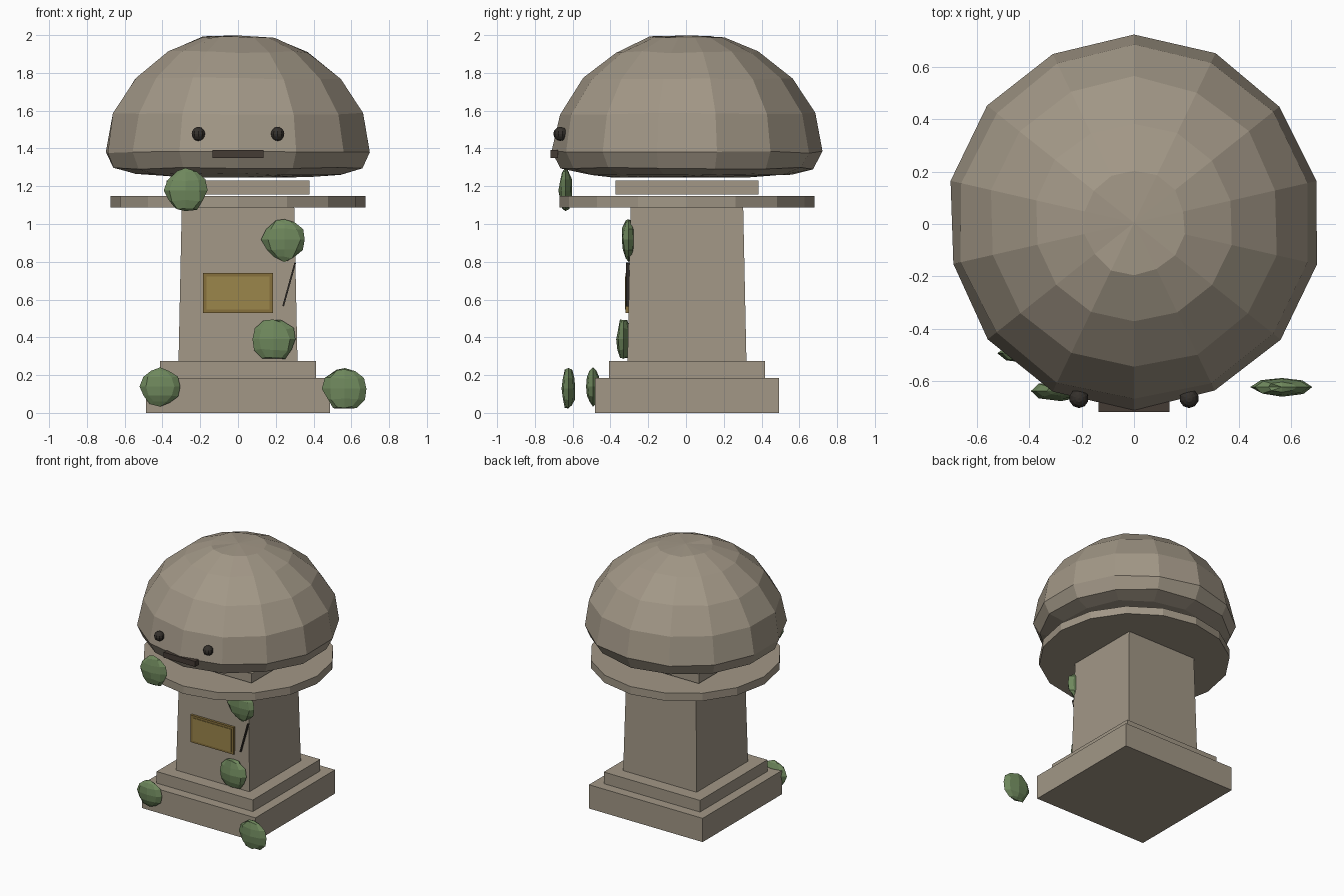
import bpy, bmesh, math, random
from mathutils import Vector

if "Cube" in bpy.data.objects:
    bpy.data.objects.remove(bpy.data.objects["Cube"])

random.seed(4)
CY = 0.005  # pillar axis in y


def material(name, rgb):
    m = bpy.data.materials.new(name)
    m.diffuse_color = (*rgb, 1)
    m.use_nodes = True
    m.node_tree.nodes["Principled BSDF"].inputs["Base Color"].default_value = m.diffuse_color
    return m


STONE = material("stone", (0.36, 0.31, 0.24))
DARK = material("dark", (0.035, 0.03, 0.025))
MOUTH = material("mouth_dark", (0.06, 0.045, 0.035))
BRASS = material("brass", (0.33, 0.24, 0.07))
BRASS_RIM = material("brass_rim", (0.24, 0.16, 0.045))
MOSS = material("moss", (0.16, 0.25, 0.11))


def finish(name, bm, mat):
    bmesh.ops.recalc_face_normals(bm, faces=bm.faces)
    me = bpy.data.meshes.new(name)
    bm.to_mesh(me)
    bm.free()
    me.materials.append(mat)
    ob = bpy.data.objects.new(name, me)
    bpy.context.collection.objects.link(ob)
    return ob


def box(name, center, size, mat, top_scale=1.0):
    bm = bmesh.new()
    bmesh.ops.create_cube(bm, size=1)
    for v in bm.verts:
        s = top_scale if v.co.z > 0 else 1.0
        v.co = Vector((v.co.x * size[0] * s, v.co.y * size[1] * s, v.co.z * size[2]))
        v.co += Vector(center)
    return finish(name, bm, mat)


def revolve(name, profile, sides, mat, jitter=0.0):
    """Closed solid of revolution; radius 0 makes a pole."""
    bm = bmesh.new()
    rings = []
    for r, z in profile:
        if r == 0:
            rings.append([bm.verts.new((0, CY, z))] * sides)
            continue
        ring = []
        for i in range(sides):
            a = 2 * math.pi * i / sides - math.pi / 2
            k = r + random.uniform(-jitter, jitter)
            ring.append(bm.verts.new((k * math.cos(a), CY + k * math.sin(a),
                                      z + random.uniform(-jitter, jitter))))
        rings.append(ring)
    for lo, hi in zip(rings, rings[1:]):
        for i in range(sides):
            j = (i + 1) % sides
            quad = list(dict.fromkeys((lo[i], lo[j], hi[j], hi[i])))
            bm.faces.new(quad)
    return finish(name, bm, mat)


def blob(name, center, radii, seg, rings, mat, jitter=0.0):
    bm = bmesh.new()
    bmesh.ops.create_uvsphere(bm, u_segments=seg, v_segments=rings, radius=1)
    for v in bm.verts:
        k = 1 + random.uniform(-jitter, jitter)
        v.co = Vector([c + p * r * k for c, p, r in zip(center, v.co, radii)])
    return finish(name, bm, mat)


# Stepped base, tapered pillar and neck
box("base_lower", (0, CY, 0.092), (0.975, 0.975, 0.184), STONE)
box("base_upper", (0, CY, 0.229), (0.825, 0.825, 0.09), STONE)
box("pillar", (0, CY, 0.68), (0.63, 0.63, 0.82), STONE, 0.945)
revolve("collar_disc", [(0, 1.087), (0.675, 1.087), (0.675, 1.147), (0, 1.147)], 16, STONE)
box("neck_slab", (0, CY, 1.193), (0.755, 0.755, 0.072), STONE)

# Faceted mushroom-like cap
revolve("cap", [(0, 1.245), (0.38, 1.25), (0.56, 1.265), (0.672, 1.295), (0.712, 1.38),
                (0.675, 1.585), (0.555, 1.77), (0.38, 1.91), (0.197, 1.99), (0, 1.998)],
        14, STONE, 0.006)

# Face
for side, sx in (("left", -1), ("right", 1)):
    blob(side + "_eye", (sx * 0.21, -0.665, 1.477), (0.037,) * 3, 10, 8, DARK)
box("mouth", (0, -0.698, 1.371), (0.27, 0.04, 0.042), MOUTH)

# Plaque and crack on the pillar front
box("plaque_rim", (0, -0.308, 0.635), (0.37, 0.022, 0.21), BRASS_RIM)
box("plaque_panel", (0, -0.312, 0.635), (0.332, 0.022, 0.176), BRASS)
crack = box("crack", (0, 0, 0), (0.009, 0.02, 0.238), DARK)
crack.location = (0.271, -0.307, 0.68)
crack.rotation_euler = (0, math.radians(15.5), 0)

# Flattened moss clumps
for n, (x, y, z, r) in enumerate([(-0.278, -0.637, 1.178, 0.113), (0.245, -0.305, 0.917, 0.113),
                                  (0.188, -0.33, 0.39, 0.114), (-0.412, -0.493, 0.14, 0.102),
                                  (0.565, -0.622, 0.128, 0.114)]):
    blob("moss_%d" % (n + 1), (x, y, z), (r, 0.037, r * 0.97), 8, 6, MOSS, 0.09)
